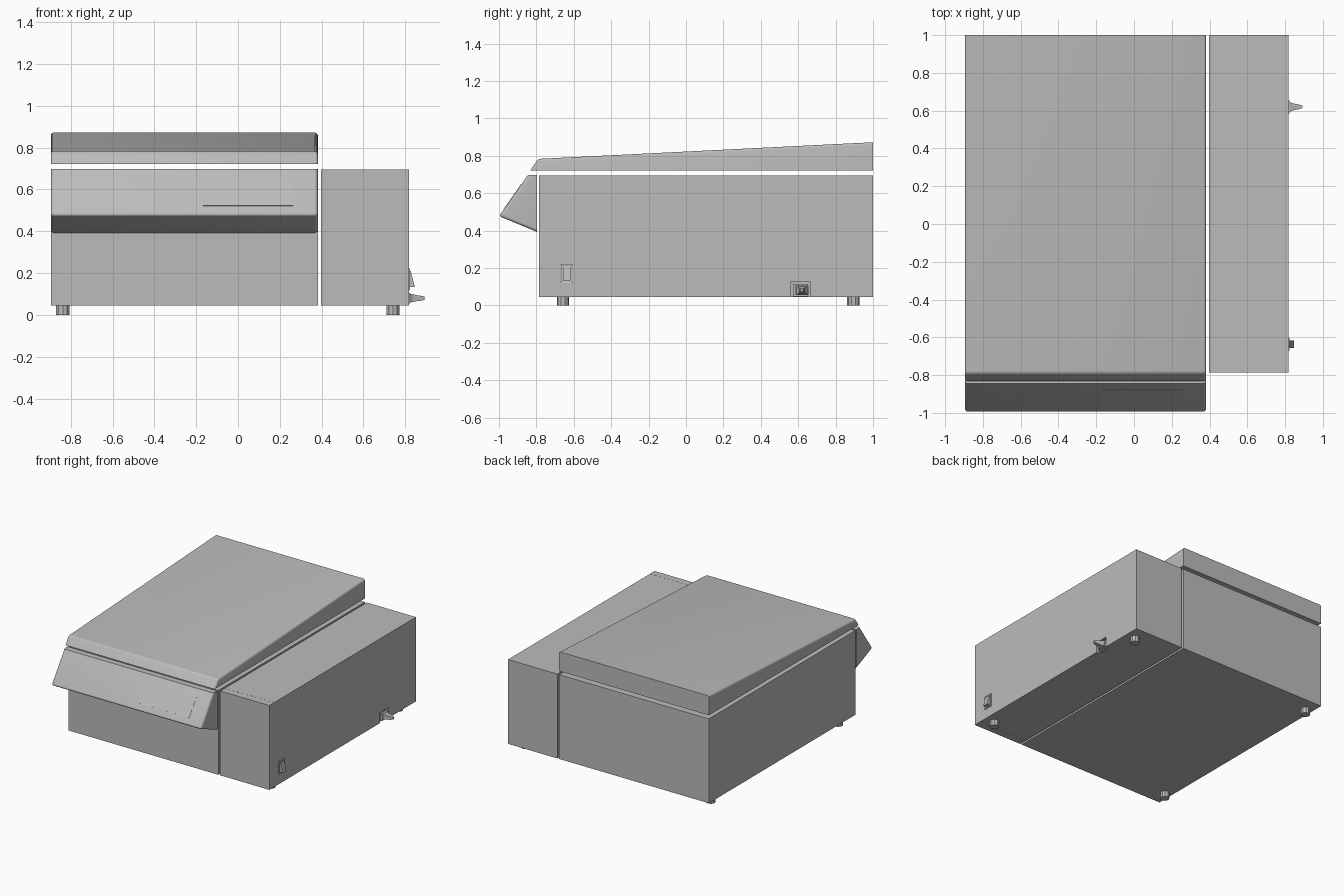
import bpy, bmesh, math
from mathutils import Vector, Matrix

cube = bpy.data.objects.get("Cube")
if cube:
    bpy.data.objects.remove(cube, do_unlink=True)

grey = bpy.data.materials.new("light grey")
grey.use_nodes = True
GREY = (0.5, 0.5, 0.5, 1)
grey.diffuse_color = GREY
grey.node_tree.nodes["Principled BSDF"].inputs["Base Color"].default_value = GREY


def finish(name, bm, smooth=False):
    bmesh.ops.recalc_face_normals(bm, faces=bm.faces)
    mesh = bpy.data.meshes.new(name)
    bm.to_mesh(mesh)
    bm.free()
    mesh.materials.append(grey)
    ob = bpy.data.objects.new(name, mesh)
    bpy.context.collection.objects.link(ob)
    if smooth:
        bpy.ops.object.select_all(action='DESELECT')
        ob.select_set(True)
        bpy.context.view_layer.objects.active = ob
        bpy.ops.object.shade_smooth_by_angle(angle=math.radians(35))
    return ob


def box(name, x0, x1, y0, y1, z0, z1):
    bm = bmesh.new()
    size = Matrix.Diagonal((x1 - x0, y1 - y0, z1 - z0, 1))
    place = Matrix.Translation(((x0 + x1) / 2, (y0 + y1) / 2, (z0 + z1) / 2))
    bmesh.ops.create_cube(bm, size=1, matrix=place @ size)
    return finish(name, bm)


def prism(profile, x0, x1):
    """Extrude a (y, z) profile along x."""
    bm = bmesh.new()
    face = bm.faces.new([bm.verts.new((x0, y, z)) for y, z in profile])
    ext = bmesh.ops.extrude_face_region(bm, geom=[face])
    bmesh.ops.translate(bm, vec=(x1 - x0, 0, 0),
                        verts=[v for v in ext["geom"] if isinstance(v, bmesh.types.BMVert)])
    bmesh.ops.recalc_face_normals(bm, faces=bm.faces)
    return bm


def round_edges(bm, radius, rule):
    """Bevel the edges whose two end points satisfy the rule."""
    edges = [e for e in bm.edges if rule(e.verts[0].co, e.verts[1].co)]
    bmesh.ops.bevel(bm, geom=edges, offset=radius, segments=4, profile=0.5, affect='EDGES')


def cylinder(name, x, y, z0, z1, r, sides):
    bm = bmesh.new()
    bmesh.ops.create_cone(bm, cap_ends=True, segments=sides, radius1=r, radius2=r, depth=z1 - z0,
                          matrix=Matrix.Translation((x, y, (z0 + z1) / 2)))
    return finish(name, bm, sides > 10)


# Main housing and the split side housing
L, R = -0.895, 0.382
box("main_housing", L, R, -0.785, 1, 0.045, 0.695)
side = box("side_housing", 0.397, 0.817, -0.727, 1, 0.045, 0.695)
box("side_front_plate", 0.397, 0.817, -0.785, -0.728, 0.045, 0.695)

# Notch in the side housing for the power inlet
cutter = box("inlet_cutter", 0.787, 0.9, 0.56, 0.665, 0.0, 0.125)
cutter.hide_render = True
cutter.hide_set(True)
cut = side.modifiers.new("inlet_notch", 'BOOLEAN')
cut.operation = 'DIFFERENCE'
cut.solver = 'EXACT'
cut.object = cutter

# Sloping lid with rounded front and side edges
bm = prism([(-0.832, 0.722), (-0.79, 0.783), (1, 0.872), (1, 0.722)], L, R)
round_edges(bm, 0.014, lambda a, b: min(a.z, b.z) > 0.75 and min(a.y, b.y) < 0
            or abs(a.x - b.x) < 0.01 and max(a.y, b.y) < 0)
finish("lid", bm, True)

# Slanted control panel with rounded outer edges
bm = prism([(-1, 0.477), (-0.845, 0.697), (-0.797, 0.697), (-0.797, 0.393)], L, R)
round_edges(bm, 0.016, lambda a, b: min(a.y, b.y) < -0.95)
finish("control_panel", bm, True)

# Thin display plate on the slope
slope = Vector((0, 0.155, 0.22)).normalized()
normal = Vector((0, -slope.z, slope.y))
centre = Vector((0.047, -1 + 0.155 * 0.49, 0.477 + 0.22 * 0.49))
bm = bmesh.new()
frame = Matrix((Vector((1, 0, 0)), slope, normal)).transposed().to_4x4()
bmesh.ops.create_cube(bm, size=1, matrix=Matrix.Translation(centre) @ frame
                      @ Matrix.Diagonal((0.43, 0.155, 0.003, 1)))
finish("display_plate", bm)

# Feet, with a slimmer lower screw head
for x, fb in ((-0.838, "left"), (0.742, "right")):
    for y, lr in ((-0.658, "front"), (0.895, "back")):
        cylinder(f"foot_{lr}_{fb}", x, y, 0, 0.046, 0.033, 10)

# Rocker switch: bezel plus tilted rocker
bm = prism([(-0.671, 0.12), (-0.603, 0.12), (-0.603, 0.222), (-0.671, 0.222)], 0.815, 0.823)
outer = max(bm.faces, key=lambda f: f.calc_center_median().x)
bmesh.ops.inset_region(bm, faces=[outer], thickness=0.012, depth=-0.004)
finish("switch_bezel", bm)
bm = prism([(-0.657, 0.133), (-0.617, 0.133), (-0.617, 0.21), (-0.657, 0.21)], 0.815, 0.826)
for v in bm.verts:
    if v.co.x > 0.82 and v.co.z < 0.15:
        v.co.x = 0.846
finish("switch_rocker", bm)

# Power inlet body, plug and stepped strain relief
box("inlet_body", 0.785, 0.805, 0.572, 0.653, 0.047, 0.115)
bm = prism([(0.585, 0.055), (0.655, 0.055), (0.655, 0.105), (0.585, 0.105)], 0.8, 0.822)
finish("plug_body", bm)
steps = [(0.822, 0.030, 0.022), (0.840, 0.020, 0.018), (0.862, 0.016, 0.014), (0.892, 0.008, 0.009)]
for i, ((xa, wa, ha), (xb, wb, hb)) in enumerate(zip(steps, steps[1:])):
    bm = prism([(-wa, -ha), (wa, -ha), (wa, ha), (-wa, ha)], xa, xb)
    for v in bm.verts:
        far = v.co.x > (xa + xb) / 2
        k = (wb * 0.85 / wa, hb * 0.9 / ha) if far else (1, 1)
        v.co.y = v.co.y * k[0] + 0.62
        v.co.z = v.co.z * k[1] + 0.08
    finish(f"strain_relief_{i + 1}", bm)
